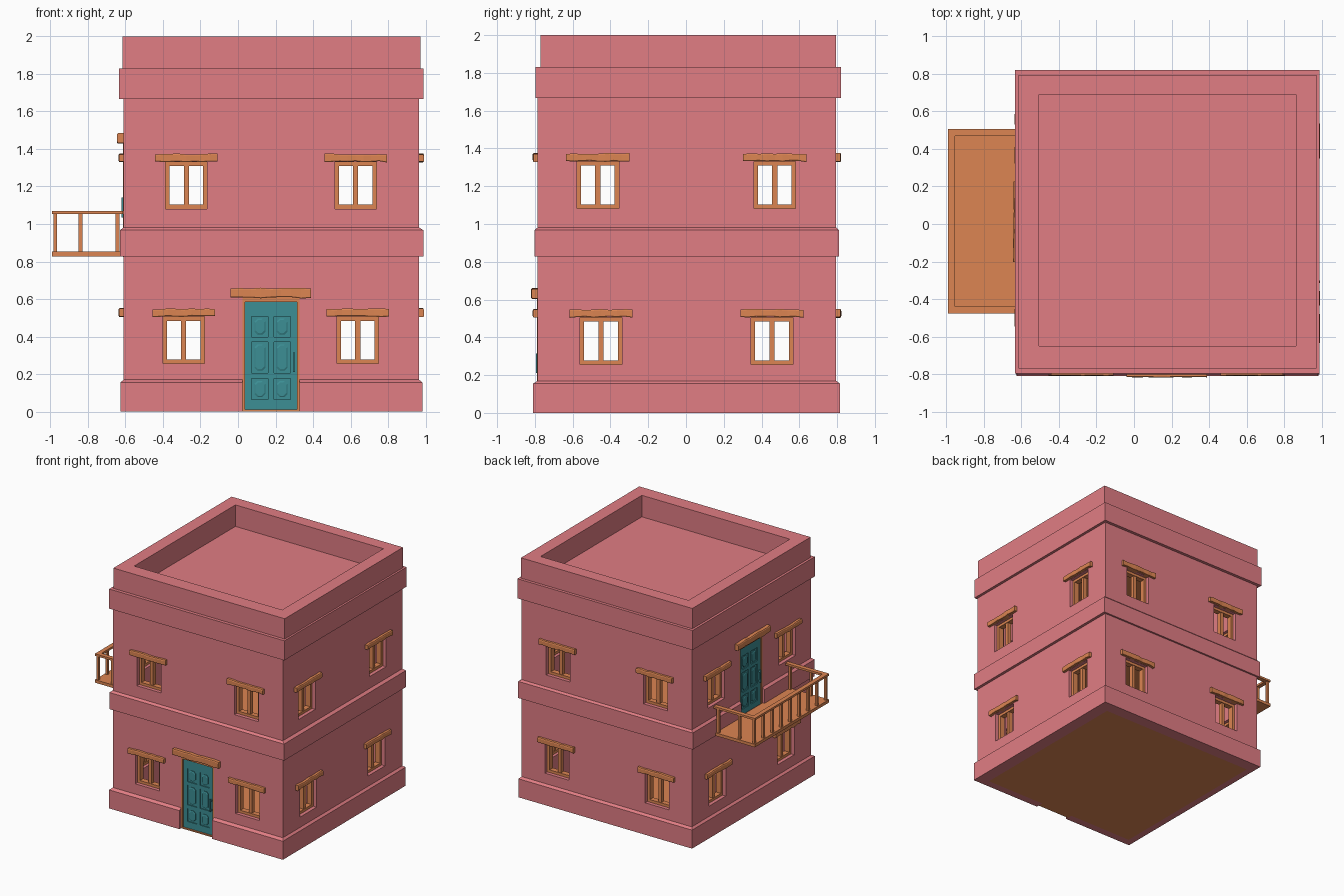
import bpy, bmesh, random
from mathutils import Vector

if "Cube" in bpy.data.objects:
    bpy.data.objects.remove(bpy.data.objects["Cube"])

random.seed(4)


def material(name, rgb):
    m = bpy.data.materials.new(name)
    m.diffuse_color = (*rgb, 1)
    m.use_nodes = True
    m.node_tree.nodes["Principled BSDF"].inputs["Base Color"].default_value = m.diffuse_color
    return m


PINK = material("pink plaster", (0.75, 0.205, 0.23))
WOOD = material("orange wood", (0.72, 0.235, 0.084))
TEAL = material("teal paint", (0.045, 0.272, 0.298))

# Facades: (wall plane, outward sign, axis of outward direction)
SIDES = {"front": (-0.785, -1, 1), "back": (0.795, 1, 1),
         "right": (0.965, 1, 0), "left": (-0.61, -1, 0)}


def pt(side, u, d, z):
    """Facade point: u along the wall, d outward from it, z up."""
    plane, sign, axis = SIDES[side]
    w = plane + sign * d
    return Vector((w, u, z)) if axis == 0 else Vector((u, w, z))


def finish(name, bm, mat):
    bmesh.ops.recalc_face_normals(bm, faces=bm.faces)
    me = bpy.data.meshes.new(name)
    bm.to_mesh(me)
    bm.free()
    me.materials.append(mat)
    ob = bpy.data.objects.new(name, me)
    bpy.context.collection.objects.link(ob)
    return ob


def loft(bm, rings):
    """Skin a list of point rings and cap both ends."""
    vs = [[bm.verts.new(p) for p in r] for r in rings]
    n = len(vs[0])
    for a, b in zip(vs, vs[1:]):
        for i in range(n):
            bm.faces.new((a[i], a[(i + 1) % n], b[(i + 1) % n], b[i]))
    bm.faces.new(vs[0])
    bm.faces.new(vs[-1])


def rect(x0, x1, y0, y1, z):
    return [(x0, y0, z), (x1, y0, z), (x1, y1, z), (x0, y1, z)]


def add_box(bm, a, b):
    x, y, z = [sorted(p) for p in zip(a, b)]
    loft(bm, [rect(*x, *y, z[0]), rect(*x, *y, z[1])])


def boxes(name, pairs, mat):
    bm = bmesh.new()
    for a, b in pairs:
        add_box(bm, a, b)
    return finish(name, bm, mat)


def wall_box(side, u0, u1, d0, d1, z0, z1):
    return pt(side, u0, d0, z0), pt(side, u1, d1, z1)


def lintel(name, side, u0, u1, z0, z1, depth):
    """Rough-hewn beam with a slightly wavy outline."""
    bm = bmesh.new()
    rings, n = [], 8
    for i in range(n + 1):
        u = u0 + (u1 - u0) * i / n
        h = (z1 - z0) * 0.07
        j = lambda k: random.uniform(-k, k)
        lo, hi = z0 + h + j(h), z1 - h + j(h)
        if i in (0, n):
            lo = lo - h * 0.5
        d = depth - 0.002 + j(0.002)
        rings.append([pt(side, u, -0.02, lo), pt(side, u, d - 0.004, lo),
                      pt(side, u, d, lo + 0.006), pt(side, u, d, hi - 0.006),
                      pt(side, u, d - 0.004, hi), pt(side, u, -0.02, hi)])
    loft(bm, rings)
    finish(name, bm, WOOD)


# Building shell: stacked rectangular loops with plinth, bands and parapet
body = (-0.61, 0.965, -0.785, 0.795)
base = (-0.627, 0.983, -0.81, 0.815)
mid = (-0.63, 0.988, -0.803, 0.81)
top = (-0.635, 0.988, -0.798, 0.82)
par = (-0.615, 0.972, -0.77, 0.795)
well = (-0.507, 0.864, -0.65, 0.69)
bm = bmesh.new()
loft(bm, [rect(*s, z) for s, z in [
    (base, 0), (base, 0.155), (body, 0.17), (body, 0.828), (mid, 0.828),
    (mid, 0.967), (body, 0.982), (body, 1.666), (top, 1.666), (top, 1.83),
    (par, 1.83), (par, 2), (well, 2), (well, 1.82)]])
shell = finish("building_shell", bm, PINK)

# Rooms with wooden floors and ceilings
room = (-0.51, -0.685), (0.865, 0.695)
cuts = [((-0.57, -0.745, -0.1), (0.88, 0.715, 0.02))]
boxes("ground_floor", [((-0.57, -0.745, 0.0), (0.88, 0.715, 0.02))], WOOD)
for name, z0, z1 in [("ground", 0.01, 0.79), ("upper", 0.86, 1.65)]:
    cuts.append(((*room[0], z0), (*room[1], z1)))
    boxes(name + "_ceiling", [((*room[0], z1 - 0.009), (*room[1], z1))], WOOD)
boxes("upper_floor", [((*room[0], 0.858), (*room[1], 0.868))], WOOD)

# Windows: (centre along wall, bottom) for each facade pair
fb = [(-0.29, 0.256), (0.639, 0.256), (-0.275, 1.081), (0.627, 1.081)]
rl = [(-0.45, 0.256), (0.455, 0.256), (-0.467, 1.081), (0.47, 1.081)]
for side in SIDES:
    for k, (c, z) in enumerate(fb if side in ("front", "back") else rl):
        a, b, t = c - 0.111, c + 0.111, z + 0.25
        cuts.append(wall_box(side, a, b, -0.2, 0.1, z, t))
        f = 0.022
        boxes(f"{side}_window_frame_{k}", [
            wall_box(side, a, a + f, -0.075, -0.03, z, t),
            wall_box(side, b - f, b, -0.075, -0.03, z, t),
            wall_box(side, a + f, b - f, -0.075, -0.03, z, z + f),
            wall_box(side, a + f, b - f, -0.075, -0.03, t - f, t),
            wall_box(side, c - 0.014, c + 0.014, -0.07, -0.035, z + f, t - f),
        ], WOOD)
        lintel(f"{side}_window_lintel_{k}", side, c - 0.167, c + 0.167,
               z + 0.248, z + 0.295, 0.027)


def door(side, c, s, z):
    """Panelled door; s = +1/-1 picks the handle side."""
    wb = lambda u0, u1, d0, d1, z0, z1: wall_box(
        side, c + s * u0, c + s * u1, d0, d1, z + z0, z + z1)
    cuts.append(wb(-0.152, 0.152, -0.2, 0.1, -0.03 if z == 0 else 0.02, 0.61))
    # Frame and threshold
    boxes(side + "_door_frame", [
        wb(-0.152, -0.139, -0.07, 0.003, 0, 0.61),
        wb(0.139, 0.152, -0.07, 0.003, 0, 0.61),
        wb(-0.139, 0.139, -0.07, 0.003, 0.583, 0.61),
        wb(-0.139, 0.139, -0.07, 0.003, 0, 0.01)], WOOD)
    lintel(side + "_door_lintel", side, c - 0.215, c + 0.213,
           z + 0.603, z + 0.662, 0.035)
    # Slab with stiles and rails
    rows = [(0.065, 0.175), (0.205, 0.37), (0.398, 0.508)]
    parts = [wb(-0.139, 0.139, -0.05, -0.018, 0.01, 0.583)]
    for u0, u1 in [(-0.139, -0.103), (-0.015, 0.015), (0.103, 0.139)]:
        parts.append(wb(u0, u1, -0.03, -0.01, 0.01, 0.583))
    edges = [0.01] + [v for r in rows for v in r] + [0.583]
    for z0, z1 in zip(edges[::2], edges[1::2]):
        for u0, u1 in [(-0.103, -0.015), (0.015, 0.103)]:
            parts.append(wb(u0, u1, -0.03, -0.01, z0, z1))
    boxes(side + "_door", parts, TEAL)
    # Raised octagonal panels
    bm = bmesh.new()
    for z0, z1 in rows:
        for uc in (-0.059, 0.059):
            zc, rings = (z0 + z1) / 2, []
            for inset, d in [(0, -0.022), (0, -0.012), (0.006, -0.008)]:
                w, h, k = 0.029 - inset, (z1 - z0) / 2 - 0.013 - inset, 0.015
                oct_ = [(w, h - k), (w - k, h), (k - w, h), (-w, h - k),
                        (-w, k - h), (k - w, -h), (w - k, -h), (w, k - h)]
                rings.append([pt(side, c + s * (uc + p), d, z + zc + q)
                              for p, q in oct_])
            loft(bm, rings)
    finish(side + "_door_panels", bm, TEAL)
    # Pull handle
    boxes(side + "_door_handle", [
        wb(0.116, 0.127, 0.002, 0.01, 0.21, 0.315),
        wb(0.117, 0.126, -0.012, 0.004, 0.215, 0.23),
        wb(0.117, 0.126, -0.012, 0.004, 0.295, 0.31)], TEAL)


door("front", 0.176, 1, 0)
door("left", 0.013, -1, 0.825)

# Balcony: slab, posts and hand rails
boxes("balcony_floor", [((-0.992, -0.477, 0.828), (-0.612, 0.507, 0.853))], WOOD)
posts = [(-0.974, -0.459 + 0.948 * i / 8) for i in range(9)]
posts += [(x, y) for x in (-0.84, -0.643) for y in (-0.459, 0.489)]
r = 0.01
boxes("balcony_posts", [((x - r, y - r, 0.85), (x + r, y + r, 1.056))
                        for x, y in posts], WOOD)
boxes("balcony_rails", [
    ((-0.992, -0.477, 1.053), (-0.955, 0.507, 1.07)),
    ((-0.955, -0.477, 1.053), (-0.612, -0.44, 1.07)),
    ((-0.955, 0.47, 1.053), (-0.612, 0.507, 1.07))], WOOD)

# Cut rooms, windows and doors out of the shell
for a, b in cuts:
    cutter = boxes("cutter", [(a, b)], PINK)
    cutter.hide_render = True
    mod = shell.modifiers.new("cut", 'BOOLEAN')
    mod.operation, mod.solver, mod.object = 'DIFFERENCE', 'EXACT', cutter
    dg = bpy.context.evaluated_depsgraph_get()
    shell.data = bpy.data.meshes.new_from_object(shell.evaluated_get(dg))
    shell.modifiers.clear()
    bpy.data.objects.remove(cutter)
shell.data.materials.clear()
shell.data.materials.append(PINK)
for p in shell.data.polygons:
    p.material_index = 0
